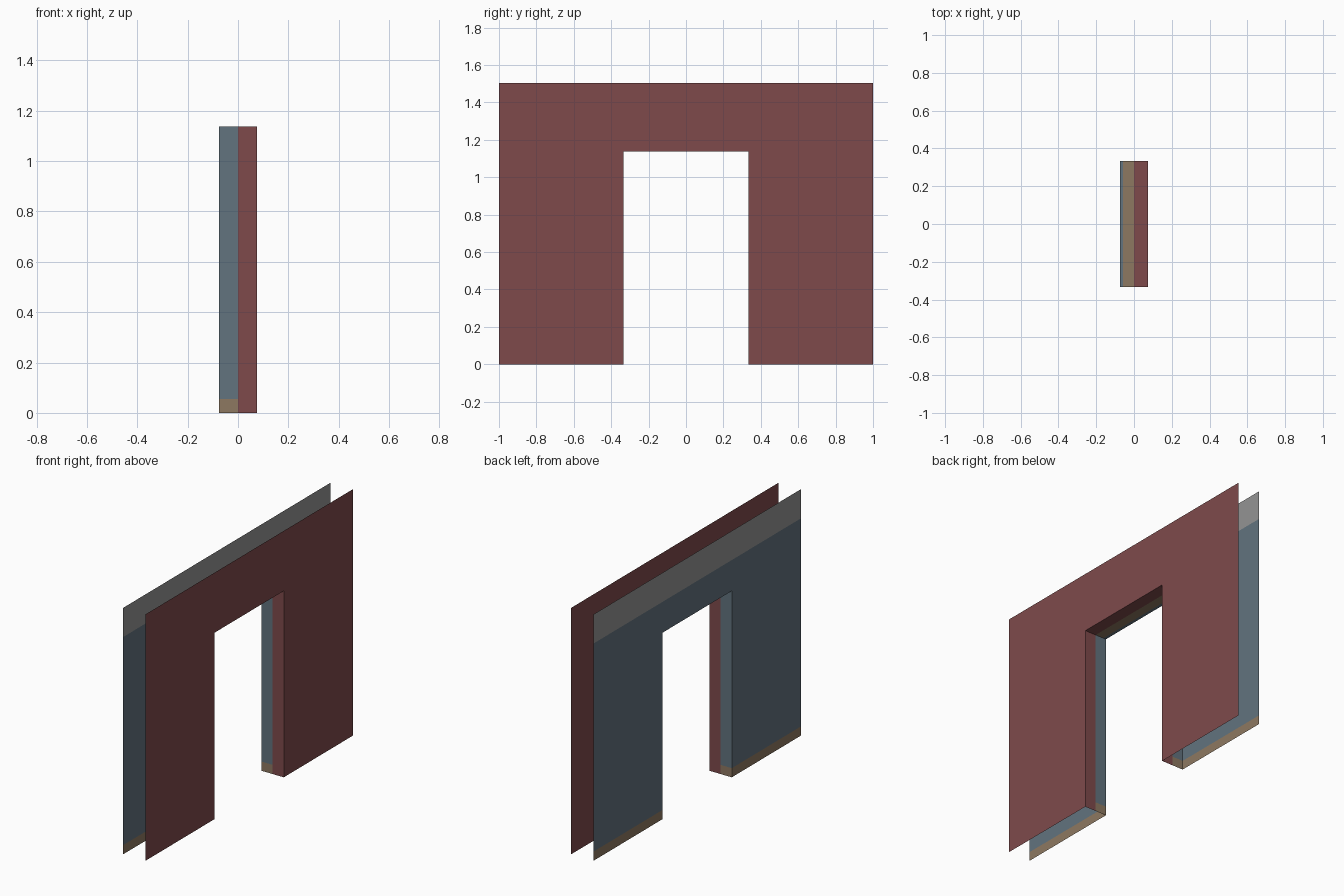
import bpy, bmesh

if "Cube" in bpy.data.objects:
    bpy.data.objects.remove(bpy.data.objects["Cube"])

HX, HY, TOP = 0.075, 1.0, 1.503      # wall half thickness, half length, height
DY, DZ = 0.334, 1.137                # doorway half width and height
BASE, BAND = 0.056, 1.325            # skirting top, upper band bottom


def lin(c):
    c /= 255
    return c / 12.92 if c <= 0.04045 else ((c + 0.055) / 1.055) ** 2.4


def material(name, r, g, b):
    m = bpy.data.materials.new(name)
    m.diffuse_color = (lin(r), lin(g), lin(b), 1)
    m.use_nodes = True
    m.node_tree.nodes["Principled BSDF"].inputs["Base Color"].default_value = m.diffuse_color
    return m


mats = [material("dull red", 126, 74, 75), material("slate blue", 98, 115, 126),
        material("skirting brown", 141, 120, 97), material("upper grey", 148, 148, 148)]
RED, BLUE, BROWN, GREY = range(4)


def panel(name, us, vs, place, colour, hole=None, flip=False):
    """Grid of quads over us x vs, mapped to 3D by place, coloured by cell centre."""
    bm = bmesh.new()
    for u0, u1 in zip(us, us[1:]):
        for v0, v1 in zip(vs, vs[1:]):
            u, v = (u0 + u1) / 2, (v0 + v1) / 2
            if hole and hole(u, v):
                continue
            pts = [(u0, v0), (u1, v0), (u1, v1), (u0, v1)]
            if flip:
                pts.reverse()
            f = bm.faces.new([bm.verts.new(place(*p)) for p in pts])
            f.material_index = colour(u, v)
    bmesh.ops.remove_doubles(bm, verts=bm.verts, dist=1e-5)
    me = bpy.data.meshes.new(name)
    bm.to_mesh(me)
    bm.free()
    for m in mats:
        me.materials.append(m)
    bpy.context.collection.objects.link(bpy.data.objects.new(name, me))


def doorway(y, z):
    return abs(y) < DY and z < DZ


def room_side(z):
    return BROWN if z < BASE else GREY if z > BAND else BLUE


ys = [-HY, -DY, DY, HY]

# Two wall sheets, open at the ends, top and bottom
panel("red_wall_sheet", ys, [0, DZ, TOP], lambda y, z: (HX, y, z),
      lambda y, z: RED, doorway)
panel("blue_wall_sheet", ys, [0, BASE, DZ, BAND, TOP], lambda y, z: (-HX, y, z),
      lambda y, z: room_side(z), doorway, flip=True)

# Door jambs, split in colour along the wall centre
for side, label in ((-1, "front"), (1, "back")):
    panel(label + "_door_jamb", [-HX, 0, HX], [0, BASE, DZ],
          lambda x, z, s=side: (x, s * DY, z),
          lambda x, z: RED if x > 0 else room_side(z), flip=side < 0)

# Underside of the lintel, with a brown strip beside the centre line
panel("lintel_underside", [-HX, -0.057, 0, HX], [-DY, DY], lambda x, y: (x, y, DZ),
      lambda x, y: RED if x > 0 else BROWN if x > -0.057 else BLUE, flip=True)
